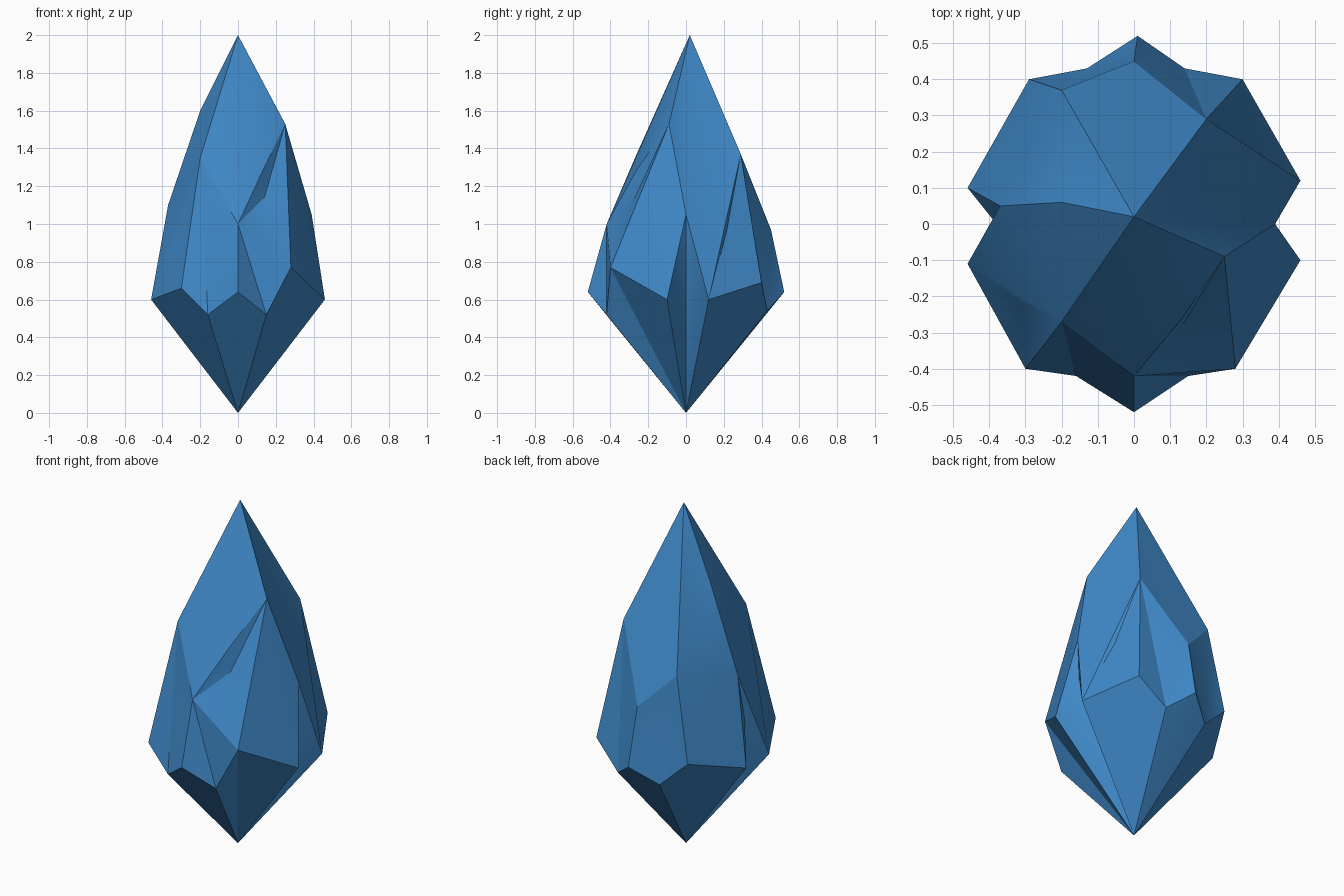
import bpy, bmesh, math

if "Cube" in bpy.data.objects:
    bpy.data.objects.remove(bpy.data.objects["Cube"])

# Waist ring: corner points with notches between them, counter-clockwise from the right
WAIST = [(0.46, -0.10, 0.60), (0.38, 0.0, 0.82), (0.46, 0.12, 0.60), (0.30, 0.40, 0.69),
         (0.14, 0.43, 0.54), (0.01, 0.52, 0.64), (-0.13, 0.43, 0.54), (-0.29, 0.40, 0.69),
         (-0.46, 0.10, 0.60), (-0.38, 0.0, 0.82), (-0.46, -0.11, 0.60), (-0.30, -0.40, 0.66),
         (-0.16, -0.42, 0.52), (0.0, -0.52, 0.64), (0.15, -0.42, 0.52), (0.28, -0.40, 0.77)]

# Shoulder ring: ridge tops above the waist
SHOULDER = [(0.25, -0.09, 1.53), (0.39, 0.0, 1.05), (0.20, 0.29, 1.37), (0.0, 0.45, 0.97),
            (-0.20, 0.37, 1.17), (-0.37, 0.05, 1.10), (-0.20, -0.27, 1.35), (0.0, -0.42, 1.0),
            (0.13, -0.265, 1.28)]

# Order in which the facets step along the waist (w) and the shoulder (s)
STEPS = "swwswwswwswwswwswwswwwssw"

bm = bmesh.new()
waist = [bm.verts.new(p) for p in WAIST]
shoulder = [bm.verts.new(p) for p in SHOULDER]
foot = bm.verts.new((0, 0, 0))
tip = bm.verts.new((0, 0.02, 2))
left_peak = bm.verts.new((-0.20, 0.06, 1.60))


def fan(ring, point):
    for a, b in zip(ring, ring[1:] + ring[:1]):
        bm.faces.new((a, b, point))


def dent(ring, position):
    """Replace the facets inside a loop with a hollow that meets at one point."""
    inside = [f for f in bm.faces if all(v in ring for v in f.verts)]
    bmesh.ops.delete(bm, geom=inside, context="FACES_ONLY")
    fan(ring, bm.verts.new(position))


# Middle facets between the two rings
w = s = 0
for step in STEPS:
    a, b = waist[w % len(waist)], shoulder[s % len(shoulder)]
    if step == "w":
        w += 1
        c = waist[w % len(waist)]
    else:
        s += 1
        c = shoulder[s % len(shoulder)]
    bm.faces.new((a, c, b))

# Shallow grooves under the overhanging lips: front, back right and front left
dent([shoulder[7], waist[15], shoulder[0], shoulder[8]], (0.14, -0.27, 1.14))
dent([waist[2], waist[3], shoulder[2]], (0.315, 0.215, 0.96))
dent([waist[10], waist[11], shoulder[6]], (-0.315, -0.215, 0.96))

# Upper point, with the extra peak on the left shoulder
bm.faces.new((shoulder[4], shoulder[5], left_peak))
bm.faces.new((shoulder[5], shoulder[6], left_peak))
fan(shoulder[:5] + [left_peak] + shoulder[6:], tip)

# Lower point
fan(waist, foot)

# Drop the spare edge left inside the front groove, then face everything outwards
bmesh.ops.delete(bm, geom=[e for e in bm.edges if not e.link_faces], context="EDGES")
bmesh.ops.recalc_face_normals(bm, faces=bm.faces[:])

mesh = bpy.data.meshes.new("crystal")
bm.to_mesh(mesh)
bm.free()
crystal = bpy.data.objects.new("crystal", mesh)
bpy.context.collection.objects.link(crystal)

# Single blue colour
blue = bpy.data.materials.new("crystal blue")
blue.diffuse_color = (0.05, 0.25, 0.58, 1)
blue.use_nodes = True
blue.node_tree.nodes["Principled BSDF"].inputs["Base Color"].default_value = blue.diffuse_color
mesh.materials.append(blue)

# Soften only the shallow creases
bpy.context.view_layer.objects.active = crystal
crystal.select_set(True)
bpy.ops.object.shade_smooth_by_angle(angle=math.radians(25))
